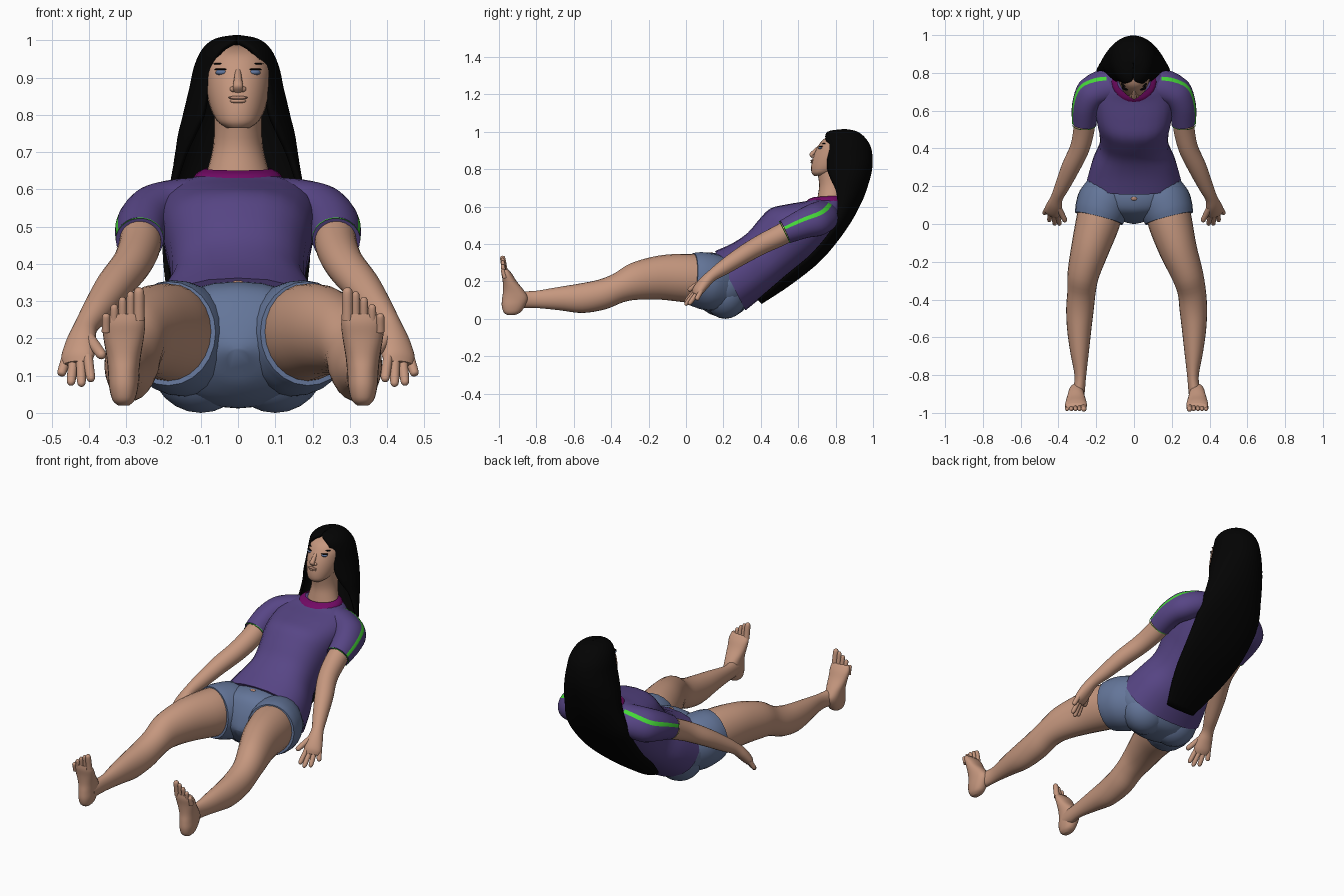
import bpy, bmesh
from math import sin, cos, pi, radians
from mathutils import Vector as V

cube = bpy.data.objects.get("Cube")
if cube:
    bpy.data.objects.remove(cube, do_unlink=True)


def material(name, rgb):
    m = bpy.data.materials.new(name)
    m.use_nodes = True
    m.diffuse_color = (*rgb, 1)
    bsdf = next(n for n in m.node_tree.nodes if n.type == 'BSDF_PRINCIPLED')
    bsdf.inputs["Base Color"].default_value = (*rgb, 1)
    bsdf.inputs["Roughness"].default_value = 0.8
    return m


SKIN = material("skin", (.56, .31, .21))
LIP = material("lip", (.47, .25, .175))
PURPLE = material("purple cloth", (.095, .06, .235))
DENIM = material("blue denim", (.127, .18, .32))
BLACK = material("black hair", (.001, .001, .001))
GREEN = material("green trim", (.06, .68, .04))
MAGENTA = material("magenta trim", (.17, .003, .13))
IRIS = material("eye blue", (.12, .18, .33))
SIDES = 24
STEPS = 4


def ellipse(c, u, v, power=1.0):
    def soft(k):
        return (1 if k >= 0 else -1) * abs(k) ** power
    return [c + u * soft(cos(2 * pi * j / SIDES)) + v * soft(sin(2 * pi * j / SIDES))
            for j in range(SIDES)]


def catmull(a, b, c, d, t):
    return 0.5 * (2 * b + (c - a) * t + (2 * a - 5 * b + 4 * c - d) * t * t
                  + (3 * b - a - 3 * c + d) * t ** 3)


def loft(name, rows, mats, side=1, closed=True, cap=True, rule=None):
    """Skin a smooth surface through rows of points."""
    fine = []
    last = len(rows) - 1
    for i in range(last):
        quad = [rows[max(i - 1, 0)], rows[i], rows[i + 1], rows[min(i + 2, last)]]
        for s in range(STEPS):
            fine.append([catmull(*p, s / STEPS) for p in zip(*quad)])
    fine.append(rows[-1])
    bm = bmesh.new()
    grid = [[bm.verts.new((p.x * side, p.y, p.z)) for p in row] for row in fine]
    n = len(rows[0])
    for i in range(len(grid) - 1):
        for j in range(n if closed else n - 1):
            k = (j + 1) % n
            f = bm.faces.new((grid[i][j], grid[i][k], grid[i + 1][k], grid[i + 1][j]))
            if rule:
                f.material_index = rule(i, j)
    if closed and cap:
        bm.faces.new(grid[0])
        bm.faces.new(grid[-1])
    return finish(name, bm, mats)


def finish(name, bm, mats):
    bmesh.ops.recalc_face_normals(bm, faces=bm.faces)
    me = bpy.data.meshes.new(name)
    bm.to_mesh(me)
    bm.free()
    for m in mats:
        me.materials.append(m)
    ob = bpy.data.objects.new(name, me)
    bpy.context.collection.objects.link(ob)
    bpy.context.view_layer.objects.active = ob
    for o in bpy.context.selected_objects:
        o.select_set(False)
    ob.select_set(True)
    bpy.ops.object.shade_smooth_by_angle(angle=radians(60))
    return ob


def ball(name, center, size, mat):
    bm = bmesh.new()
    bmesh.ops.create_uvsphere(bm, u_segments=20, v_segments=12, radius=1)
    bmesh.ops.scale(bm, vec=size, verts=bm.verts)
    bmesh.ops.translate(bm, vec=center, verts=bm.verts)
    return finish(name, bm, [mat])


def profile_rows(rings, power=1.0):
    """Rings given by front (y, z), back (y, z) and half width."""
    rows = []
    for fy, fz, by, bz, rx in rings:
        f, b = V((0, fy, fz)), V((0, by, bz))
        rows.append(ellipse((f + b) / 2, V((rx, 0, 0)), (f - b) / 2, power))
    return rows


def tube_rows(path, ref):
    """Rings square to a path of (x, y, z, radius along ref, radius across)."""
    pts = [V(p[:3]) for p in path]
    rows = []
    for i, p in enumerate(path):
        t = (pts[min(i + 1, len(pts) - 1)] - pts[max(i - 1, 0)]).normalized()
        u = V(ref)
        u = (u - t * u.dot(t)).normalized()
        rows.append(ellipse(pts[i], u * p[3], t.cross(u) * p[4]))
    return rows


def digit(name, a, b, r, side):
    a, b = V(a), V(b)
    path = [(*a.lerp(b, t), r * k, r * k)
            for t, k in ((0, 1), (.35, .95), (.8, .9), (.95, .65), (1, .15))]
    loft(name, tube_rows(path, (1, .1, .1)), [SKIN], side)


# Shirt body and collar
loft("shirt", profile_rows([
    (.155, .362, .318, .045, .248), (.25, .405, .41, .12, .22), (.33, .46, .5, .2, .183),
    (.39, .53, .6, .28, .185), (.452, .59, .68, .34, .2), (.54, .612, .76, .42, .21),
    (.635, .628, .82, .5, .2), (.67, .637, .84, .59, .15), (.69, .64, .84, .64, .1)],
    .84), [PURPLE])
loft("collar", profile_rows([(.642, .626, .86, .622, .122), (.658, .641, .85, .644, .112),
                             (.685, .651, .835, .66, .09)]), [MAGENTA], cap=False)

# Shorts seat and button
loft("shorts_seat", profile_rows([
    (.2, .35, .34, .08, .235), (.13, .352, .28, .025, .255), (.07, .33, .2, .012, .245),
    (.03, .27, .13, .025, .19), (.005, .2, .07, .07, .09), (0, .17, .04, .11, .03)]), [DENIM])
ball("waist_button", (0, .135, .346), (.018, .012, .01), LIP)

# Neck and head
loft("neck", profile_rows([(.695, .61, .86, .61, .098), (.705, .66, .85, .66, .08),
                           (.712, .72, .86, .73, .066), (.7, .79, .88, .82, .065)]), [SKIN])
loft("head", profile_rows([
    (.685, .764, .76, .768, .032), (.672, .78, .8, .785, .055), (.669, .81, .86, .81, .071),
    (.675, .85, .91, .85, .083), (.688, .89, .935, .89, .089), (.706, .925, .94, .925, .09),
    (.735, .96, .925, .96, .08), (.783, .98, .89, .982, .056), (.83, .985, .86, .988, .015)],
    .95), [SKIN])
loft("nose", tube_rows([(0, .72, .925, .008, .008), (0, .693, .9, .01, .011),
                        (0, .671, .876, .014, .012), (0, .68, .864, .012, .008)],
                       (1, 0, 0)), [SKIN])
ball("upper_lip", (0, .674, .846), (.026, .009, .005), LIP)
ball("lower_lip", (0, .675, .837), (.022, .009, .006), SKIN)

# Long hair: open arcs around the head that flatten into a sheet down the back
hair = []
for by, bz, depth, rx, arc, tilt in (
        (.85, 1.008, .001, .001, 180, 0), (.905, .998, .068, .055, 179, 0),
        (.945, .972, .104, .087, 152, 0), (.978, .925, .122, .108, 142, 0),
        (.99, .87, .13, .12, 140, 0), (.988, .8, .13, .137, 139, 0),
        (.968, .72, .115, .152, 132, 8), (.93, .62, .09, .165, 115, 20),
        (.85, .48, .06, .19, 95, 38), (.72, .32, .055, .185, 90, 46),
        (.56, .19, .05, .15, 90, 50), (.4, .085, .025, .085, 90, 50)):
    n = V((0, cos(radians(tilt)), -sin(radians(tilt))))
    angles = [radians(arc) * (k / 16 - 1) for k in range(33)]
    hair.append([V((rx * sin(a) - .004, by, bz)) - n * depth * (1 - cos(a)) for a in angles])
hair_ob = loft("long_hair", hair, [BLACK], closed=False)
shell = hair_ob.modifiers.new("thickness", 'SOLIDIFY')
shell.thickness = .014
shell.offset = 0

for s, tag in ((1, "left_"), (-1, "right_")):
    # Face details
    ball(tag + "eye", (.042 * s, .721, .914), (.019, .014, .0085), IRIS)
    ball(tag + "eyelash", (.043 * s, .723, .922), (.021, .015, .003), BLACK)
    ball(tag + "eyebrow", (.045 * s, .741, .937), (.023, .014, .0025), BLACK)
    ball(tag + "nostril", (.012 * s, .683, .869), (.01, .01, .008), SKIN)
    # Seat cheek
    ball(tag + "seat_cheek", (.1 * s, .21, .135), (.135, .12, .135), DENIM)

    # Sleeve with a stripe along its outer side and a thin cuff
    loft(tag + "sleeve", tube_rows([
        (.09, .738, .56, .072, .085), (.17, .725, .547, .076, .093), (.228, .69, .528, .078, .093),
        (.257, .62, .505, .07, .08), (.264, .53, .465, .064, .066)], (.85, .08, .5)),
        [PURPLE, GREEN], s,
        rule=lambda i, j: int(j == SIDES - 1 and i > 1))
    loft(tag + "cuff", tube_rows([(.264, .53, .465, .065, .067), (.264, .526, .463, .0645, .0665)],
                                 (.85, .08, .5)), [GREEN], s, cap=False)

    # Arm, palm and fingers
    loft(tag + "arm", tube_rows([
        (.26, .58, .49, .055, .056), (.265, .5, .445, .056, .057), (.288, .4, .396, .052, .053),
        (.335, .3, .338, .049, .048), (.38, .2, .273, .039, .04), (.408, .14, .232, .032, .031),
        (.42, .1, .195, .041, .031), (.43, .065, .153, .047, .027), (.434, .05, .13, .038, .016)],
        (1, .5, 0)), [SKIN], s)
    for k, tip in enumerate(((.394, -.005, .085), (.42, -.005, .072),
                             (.449, .014, .075), (.476, .055, .1))):
        digit(tag + "finger", (.403 + .019 * k, .045 + .012 * k, .15), tip, .0135, s)
    digit(tag + "thumb", (.398, .085, .2), (.362, .012, .15), .0155, s)

    # Shorts leg, bare leg and foot; the lower legs lean a little to the left
    d = .014 * s
    loft(tag + "shorts_leg", tube_rows([
        (.12, .22, .18, .11, .14), (.152, .13, .197, .143, .153), (.177, .065, .21, .138, .148),
        (.186, .03, .213, .13, .14)], (1, 0, 0)), [DENIM], s)
    loft(tag + "leg", tube_rows([
        (.17, .1, .21, .118, .13), (.194, 0, .218, .116, .13), (.235, -.14, .22, .1, .118),
        (.276 + d / 2, -.27, .2, .084, .1), (.292 + d, -.36, .165, .075, .08),
        (.3 + d, -.45, .13, .073, .081), (.304 + d, -.56, .11, .064, .079),
        (.302 + d, -.68, .108, .049, .062), (.298 + d, -.8, .104, .031, .046),
        (.304 + d, -.87, .102, .031, .045), (.312 + d, -.92, .1, .034, .045)],
        (1, 0, 0)), [SKIN], s)
    foot = []
    for z, front, back, rx in ((.02, -.955, -.915, .015), (.035, -.975, -.885, .03),
                               (.07, -.985, -.86, .039), (.11, -.983, -.845, .042),
                               (.15, -.978, -.865, .046), (.2, -.98, -.905, .054),
                               (.24, -.986, -.93, .058), (.265, -.985, -.95, .052)):
        foot.append(ellipse(V((.321 + d, (front + back) / 2, z)), V((rx, 0, 0)),
                            V((0, (front - back) / 2, 0)), .9))
    loft(tag + "foot", foot, [SKIN], s)
    for k in range(5):
        x = .28 + d + .022 * k
        digit(tag + "toe", (x, -.968, .25 - .008 * k), (x, -.982, .337 - .008 * k - .0024 * k * k),
              .016 if k == 0 else .012, s)
